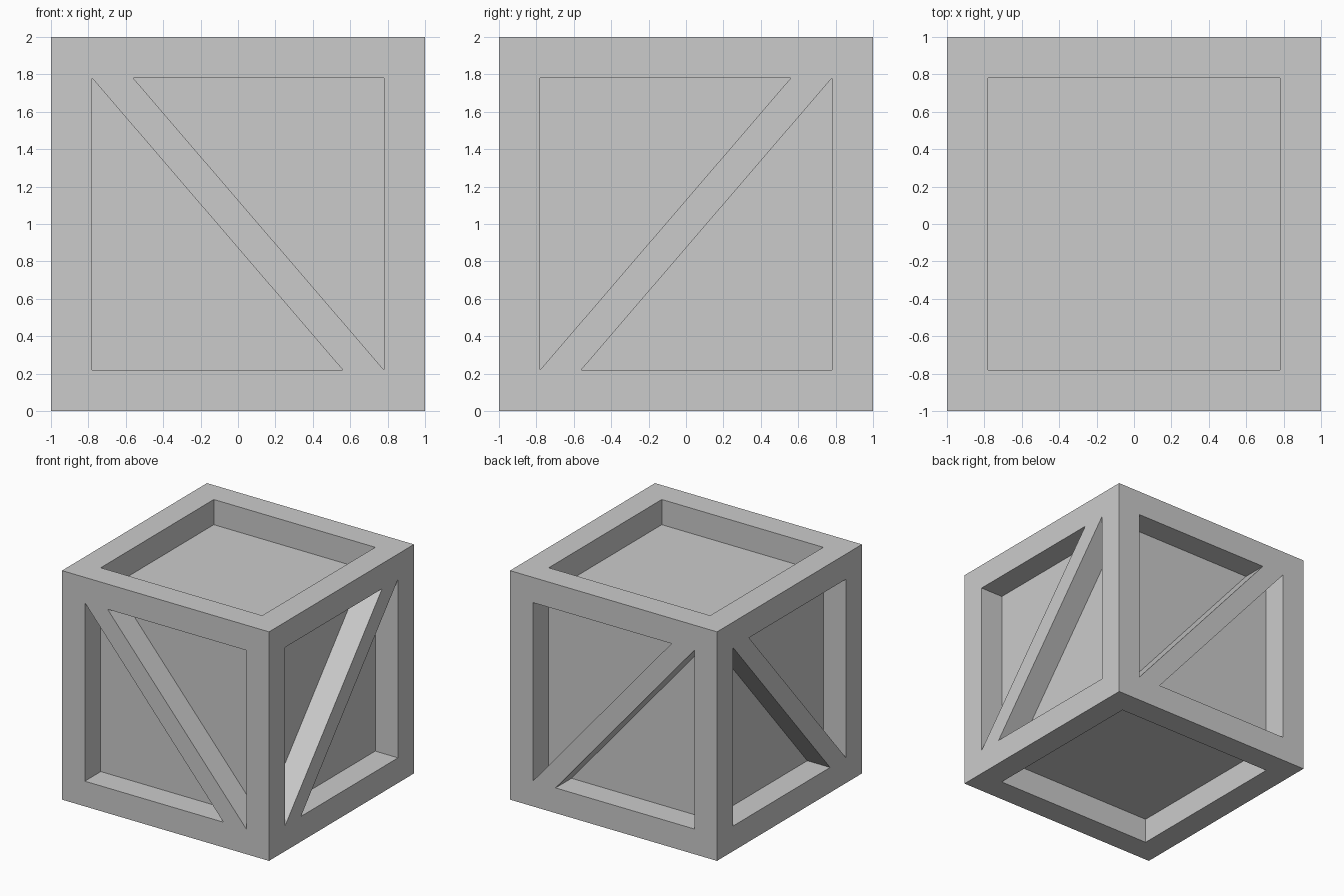
import bpy, bmesh
from math import pi
from mathutils import Matrix

if "Cube" in bpy.data.objects:
    bpy.data.objects.remove(bpy.data.objects["Cube"])

SIZE, FRAME, DEPTH = 2.0, 0.22, 0.22
H = SIZE / 2
IN = H - FRAME           # half width of the panel opening
BAR = 0.22               # horizontal width of the diagonal brace


def add_object(name, bm):
    bmesh.ops.recalc_face_normals(bm, faces=bm.faces)
    mesh = bpy.data.meshes.new(name)
    bm.to_mesh(mesh)
    bm.free()
    obj = bpy.data.objects.new(name, mesh)
    bpy.context.collection.objects.link(obj)
    return obj


# Crate body: cube with a square recess in every side
bm = bmesh.new()
bmesh.ops.create_cube(bm, size=SIZE, matrix=Matrix.Translation((0, 0, H)))
panels = bm.faces[:]
bmesh.ops.inset_individual(bm, faces=panels, thickness=FRAME, use_even_offset=True)
bmesh.ops.inset_individual(bm, faces=panels, thickness=0, depth=-DEPTH)
add_object("crate_body", bm)


# Diagonal brace, flush with the frame, mirrored to the opposite side
def brace_pair(name, angle, mirror_axis):
    profile = [(-IN, H + IN), (IN - BAR, H - IN), (IN, H - IN), (-IN + BAR, H + IN)]
    bm = bmesh.new()
    rings = [[bm.verts.new((x, y, z)) for x, z in profile] for y in (-H, DEPTH - H)]
    bm.faces.new(rings[0])
    # only the front and the two long sides show; the rest sits against the body
    for i in (0, 2):
        bm.faces.new((rings[0][i], rings[0][i + 1], rings[1][i + 1], rings[1][i]))
    for f in bm.faces:
        f.normal_update()
    if bm.faces[:][0].normal.y > 0:
        bmesh.ops.reverse_faces(bm, faces=bm.faces[:])
    bmesh.ops.rotate(bm, verts=bm.verts, matrix=Matrix.Rotation(angle, 3, "Z"))
    obj = add_object(name, bm)
    mod = obj.modifiers.new("opposite_side", "MIRROR")
    mod.use_axis = [axis == mirror_axis for axis in "XYZ"]
    mod.use_mirror_merge = False


brace_pair("front_back_brace", 0, "Y")
brace_pair("left_right_brace", -pi / 2, "X")
